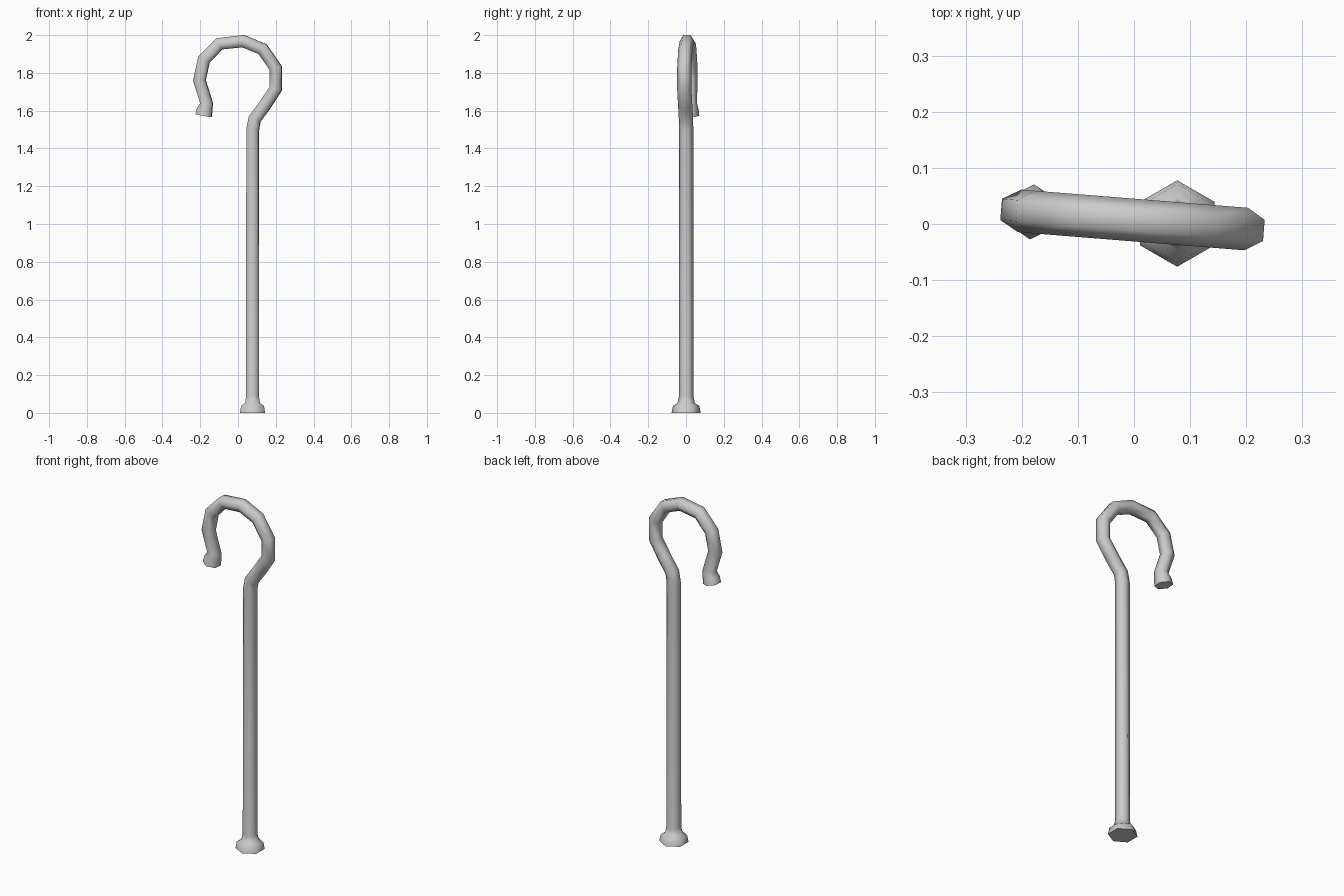
import bpy, bmesh, math
from mathutils import Vector

if "Cube" in bpy.data.objects:
    bpy.data.objects.remove(bpy.data.objects["Cube"])

SIDES = 6
HOOK_SIDE = Vector((0.08, 1, 0)).normalized()   # normal of the slightly turned hook plane


def at(x, z):
    return Vector((x, 0.007 - 0.08 * x, z))


def hex_sweep(name, stations):
    """Skin hexagonal rings along (x, z, radius, binormal) stations, capped."""
    pts = [at(x, z) for x, z, r, b in stations]
    bm = bmesh.new()
    rings = []
    for i, (x, z, r, side) in enumerate(stations):
        t = Vector((0, 0, 0))
        if i > 0:
            t += (pts[i] - pts[i - 1]).normalized()
        if i < len(pts) - 1:
            t += (pts[i + 1] - pts[i]).normalized()
        out = side.cross(t.normalized()).normalized()
        rings.append([bm.verts.new(pts[i] + r * (math.cos(a) * side + math.sin(a) * out))
                      for a in (2 * math.pi * k / SIDES for k in range(SIDES))])
    for a, b in zip(rings, rings[1:]):
        for k in range(SIDES):
            n = (k + 1) % SIDES
            bm.faces.new((a[k], a[n], b[n], b[k]))
    bm.faces.new(rings[0])
    bm.faces.new(rings[-1])
    bmesh.ops.recalc_face_normals(bm, faces=bm.faces[:])
    me = bpy.data.meshes.new(name)
    bm.to_mesh(me)
    bm.free()
    ob = bpy.data.objects.new(name, me)
    bpy.context.collection.objects.link(ob)
    bpy.ops.object.select_all(action='DESELECT')
    ob.select_set(True)
    bpy.context.view_layer.objects.active = ob
    bpy.ops.object.shade_smooth_by_angle(angle=math.radians(65))
    return ob


Y = Vector((0, 1, 0))

# foot knob and straight shaft
stations = [(0.077, z, r, Y) for z, r in
            ((0, 0.077), (0.037, 0.07), (0.052, 0.046), (0.085, 0.039))]

# shaft top and hook
hook = [(0.078, 1.50), (0.088, 1.555), (0.143, 1.63), (0.20, 1.716), (0.20, 1.825),
        (0.13, 1.926), (0.027, 1.968), (-0.098, 1.954), (-0.18, 1.87),
        (-0.204, 1.76), (-0.166, 1.64)]
stations += [(x, z, 0.038, HOOK_SIDE) for x, z in hook]

# flared tip
stations += [(-0.176, 1.606, 0.046, HOOK_SIDE), (-0.182, 1.573, 0.049, HOOK_SIDE)]

hex_sweep("crook_staff", stations)
